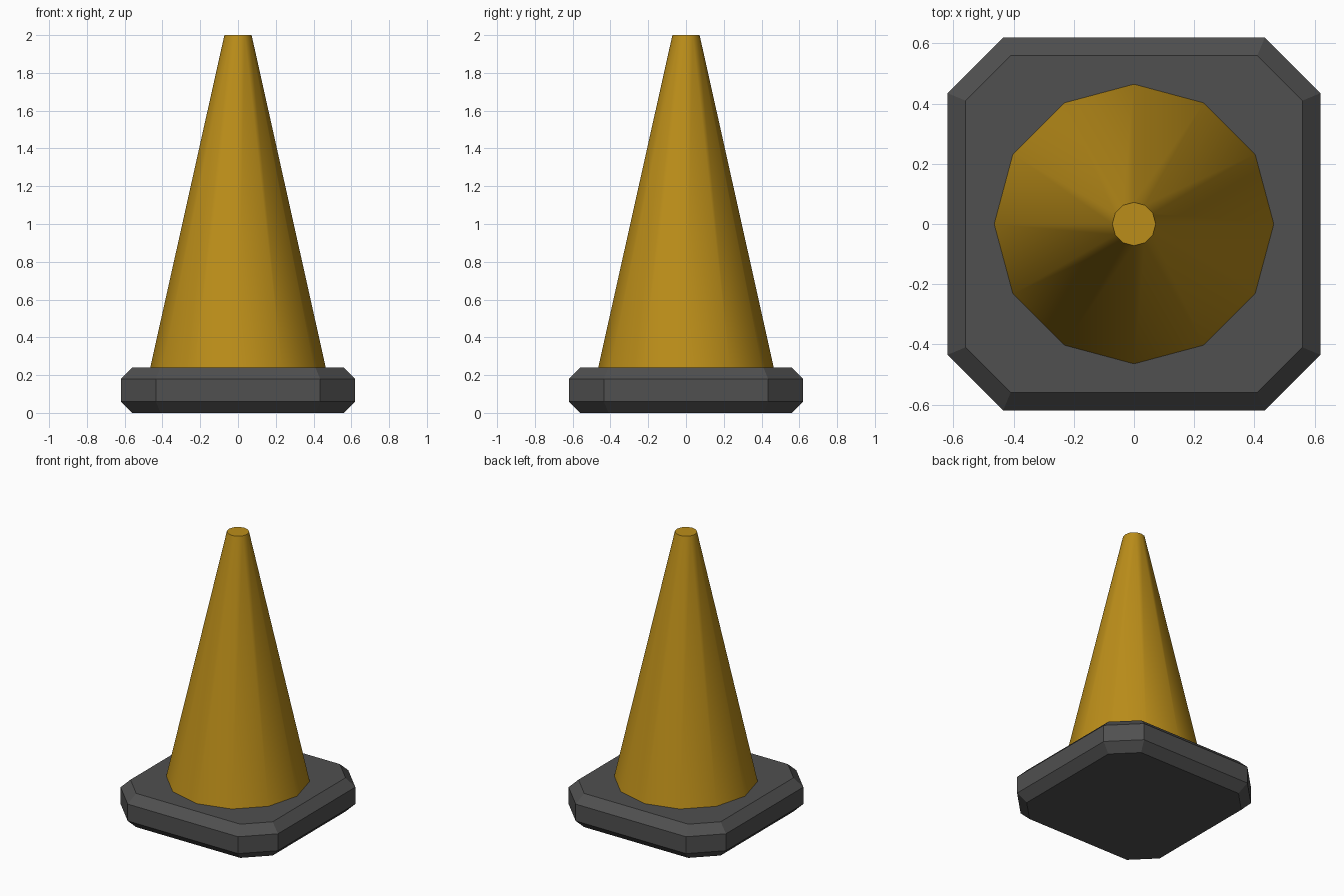
import bpy, bmesh, math

if "Cube" in bpy.data.objects:
    bpy.data.objects.remove(bpy.data.objects["Cube"])


def material(name, color):
    m = bpy.data.materials.new(name)
    m.diffuse_color = (*color, 1)
    m.use_nodes = True
    m.node_tree.nodes["Principled BSDF"].inputs["Base Color"].default_value = m.diffuse_color
    return m


def loft(name, rings, mat):
    """Bridge equal-sized rings of points and cap both ends."""
    bm = bmesh.new()
    loops = [[bm.verts.new(p) for p in ring] for ring in rings]
    n = len(loops[0])
    for a, b in zip(loops, loops[1:]):
        for i in range(n):
            j = (i + 1) % n
            bm.faces.new((a[i], a[j], b[j], b[i]))
    bm.faces.new(loops[0][::-1])
    bm.faces.new(loops[-1])
    mesh = bpy.data.meshes.new(name)
    bm.to_mesh(mesh)
    bm.free()
    obj = bpy.data.objects.new(name, mesh)
    bpy.context.collection.objects.link(obj)
    mesh.materials.append(mat)
    return obj


def cut_square(h, c, z):
    """Square of half width h with its corners cut off at c."""
    return [(h, -c, z), (h, c, z), (c, h, z), (-c, h, z),
            (-h, c, z), (-h, -c, z), (-c, -h, z), (c, -h, z)]


def circle(r, z, n=12):
    return [(r * math.cos(math.tau * i / n), r * math.sin(math.tau * i / n), z)
            for i in range(n)]


# Bevelled rubber base
loft("base", [cut_square(0.56, 0.41, 0), cut_square(0.62, 0.435, 0.06),
              cut_square(0.62, 0.435, 0.18), cut_square(0.56, 0.41, 0.24)],
     material("dark_rubber", (0.08, 0.08, 0.08)))

# Twelve-sided cone, sunk slightly into the base
cone = loft("cone", [circle(0.469, 0.22), circle(0.072, 2.0)],
            material("cone_orange", (0.5, 0.27, 0.01)))
bpy.context.view_layer.objects.active = cone
cone.select_set(True)
bpy.ops.object.shade_smooth_by_angle(angle=math.radians(40))
